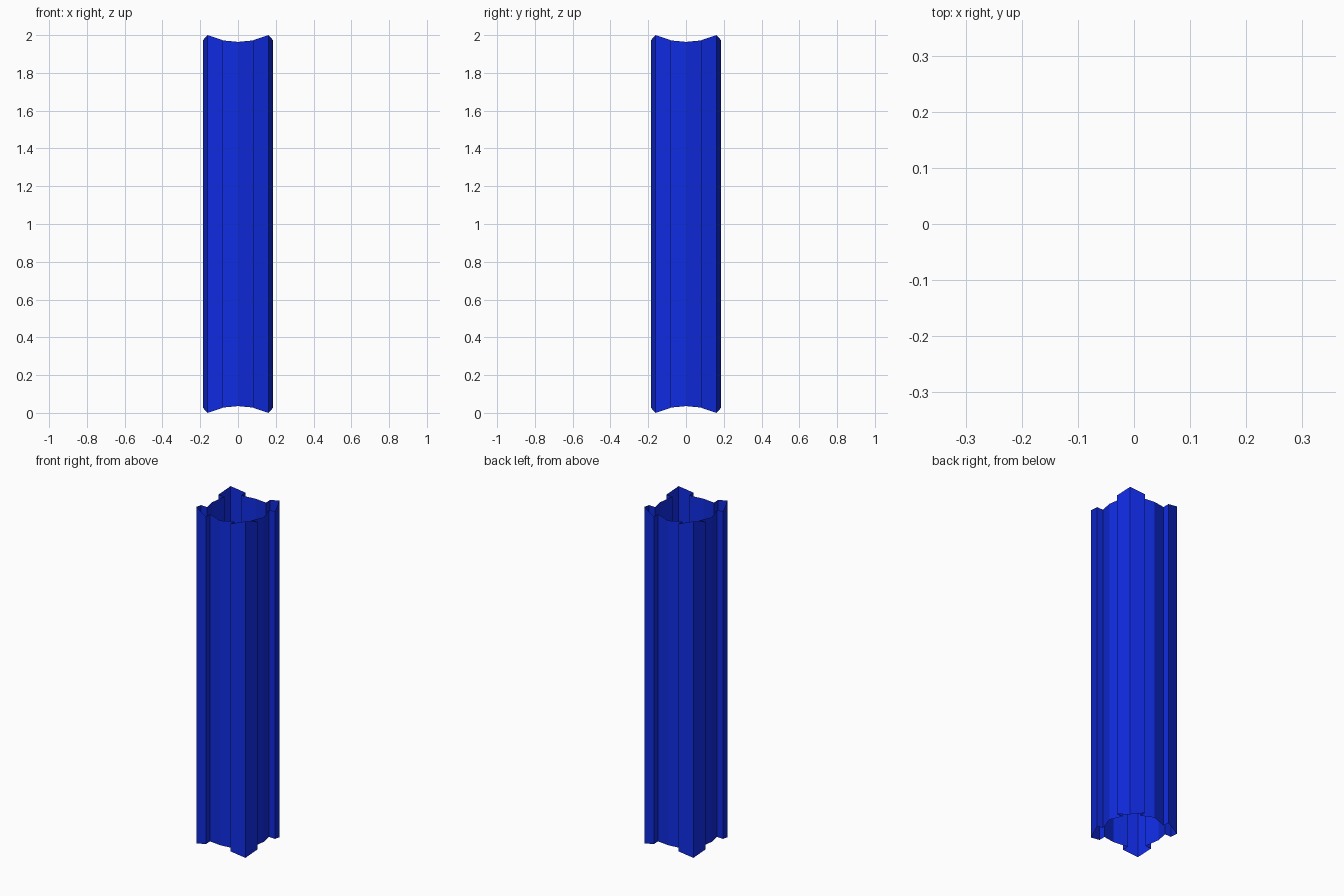
import bpy, bmesh
from mathutils import Matrix

if "Cube" in bpy.data.objects:
    bpy.data.objects.remove(bpy.data.objects["Cube"])

HEIGHT = 2.0

# One quarter of the cross-section: (x, y, inset of both ends)
quarter = [
    (0.169, 0.0, 0.036),    # middle of the hollow side
    (0.147, 0.081, 0.028),  # edge of the hollow side
    (0.186, 0.081, 0.027),  # step out to the corner rib
    (0.161, 0.161, 0.0),    # rib tip
    (0.081, 0.186, 0.027),
    (0.081, 0.147, 0.028),
]

# Repeat the quarter around the axis
profile = []
for turn in range(4):
    c, s = [(1, 0), (0, 1), (-1, 0), (0, -1)][turn]
    profile += [(c * x - s * y, s * x + c * y, inset) for x, y, inset in quarter]

# Open shell with shaped ends
bm = bmesh.new()
bottom = [bm.verts.new((x, y, inset)) for x, y, inset in profile]
top = [bm.verts.new((x, y, HEIGHT - inset)) for x, y, inset in profile]
n = len(profile)
for i in range(n):
    j = (i + 1) % n
    bm.faces.new((bottom[i], bottom[j], top[j], top[i]))

mesh = bpy.data.meshes.new("ribbed_column")
bm.to_mesh(mesh)
bm.free()
column = bpy.data.objects.new("ribbed_column", mesh)
bpy.context.collection.objects.link(column)

# Blue finish
blue = bpy.data.materials.new("blue")
blue.diffuse_color = (0.005, 0.024, 0.75, 1)
blue.use_nodes = True
blue.node_tree.nodes["Principled BSDF"].inputs["Base Color"].default_value = blue.diffuse_color
mesh.materials.append(blue)
